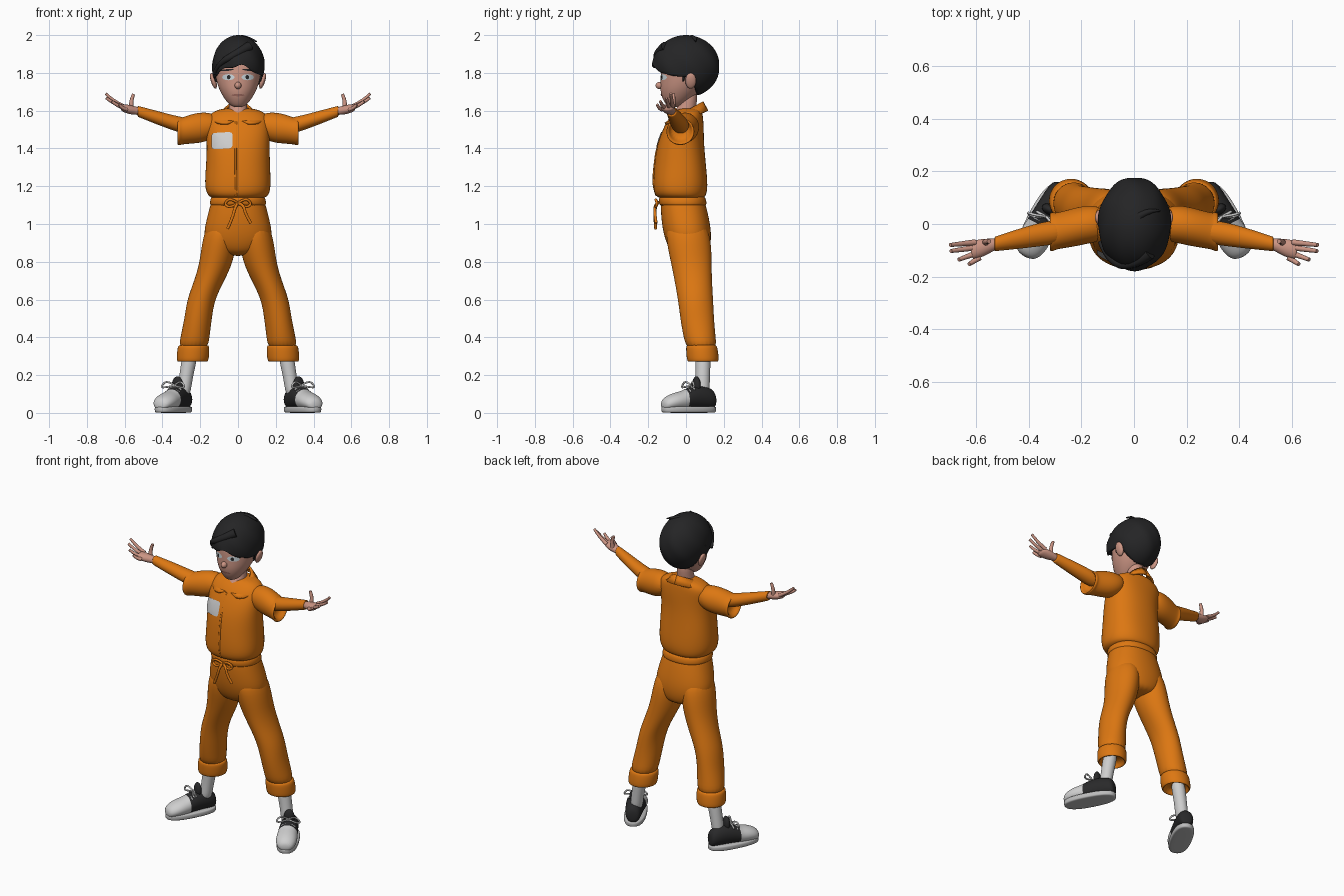
import bpy, bmesh, math
from mathutils import Matrix, Vector

cube = bpy.data.objects.get("Cube")
if cube:
    bpy.data.objects.remove(cube)


def material(name, *rgb):
    m = bpy.data.materials.new(name)
    m.use_nodes = True
    m.diffuse_color = (*rgb, 1)
    m.node_tree.nodes["Principled BSDF"].inputs["Base Color"].default_value = (*rgb, 1)
    return m


ORANGE = material("orange cloth", .72, .185, .006)
HAIR = material("black hair", .018, .018, .019)
SKIN = material("skin", .6, .3, .23)
WHITE = material("white fabric", .62, .62, .62)
BLACK = material("black leather", .022, .022, .023)
SOLE = material("grey sole", .5, .5, .5)
EYE = material("pale eye", .6, .68, .72)
LIP = material("lips", .36, .15, .12)

left_parts = []


def add(name, data, mats):
    ob = bpy.data.objects.new(name, data)
    bpy.context.collection.objects.link(ob)
    for m in mats if isinstance(mats, tuple) else (mats,):
        data.materials.append(m)
    if name.startswith("left_"):
        left_parts.append(ob)
    return ob


def finish(name, bm, mats, sub=0):
    bmesh.ops.recalc_face_normals(bm, faces=bm.faces[:])
    for f in bm.faces:
        f.smooth = True
    me = bpy.data.meshes.new(name)
    bm.to_mesh(me)
    bm.free()
    ob = add(name, me, mats)
    if sub:
        ob.modifiers.new("smooth", "SUBSURF").levels = sub
        ob.modifiers["smooth"].render_levels = sub
    return ob


def loft(name, rings, mats, axis="z", n=20, power=1.0, fold=0.0, sub=2):
    """Skin elliptical rings given as (position on axis, two centres, two radii)."""
    bm = bmesh.new()
    rows = []
    for k, (t, a, b, ra, rb) in enumerate(rings):
        row = []
        for i in range(n):
            ang = math.tau * i / n
            c, s = math.cos(ang), math.sin(ang)
            w = 1 + fold * math.sin(3 * ang + 2.1 * k)
            p = a + w * ra * math.copysign(abs(c) ** power, c)
            q = b + w * rb * math.copysign(abs(s) ** power, s)
            co = {"z": (p, q, t), "x": (t, p, q), "y": (p, t, q)}[axis]
            row.append(bm.verts.new(co))
        rows.append(row)
    for lo, hi in zip(rows, rows[1:]):
        for i in range(n):
            j = (i + 1) % n
            bm.faces.new((lo[i], lo[j], hi[j], hi[i]))
    bm.faces.new(rows[0])
    bm.faces.new(rows[-1])
    return finish(name, bm, mats, sub)


def ball(name, centre, size, mat, spin=0):
    bm = bmesh.new()
    bmesh.ops.create_uvsphere(bm, u_segments=20, v_segments=12, radius=1)
    bm.transform(Matrix.Translation(centre) @ Matrix.Rotation(spin, 4, "Y") @ Matrix.Diagonal((*size, 1)))
    return finish(name, bm, mat)


def tube(name, points, radius, mat, tip=1.0):
    cu = bpy.data.curves.new(name, "CURVE")
    cu.dimensions = "3D"
    cu.bevel_depth = radius
    cu.bevel_resolution = 3
    cu.use_fill_caps = True
    sp = cu.splines.new("NURBS")
    sp.points.add(len(points) - 1)
    for i, (p, co) in enumerate(zip(sp.points, points)):
        p.co = (*co, 1)
        p.radius = 1 + (tip - 1) * i / (len(points) - 1)
    sp.order_u = 3
    sp.use_endpoint_u = True
    return add(name, cu, mat)


def patch(name, x, z, w, h, target, mat, tilt=0, power=1.0, lift=.003):
    """Thin shape laid on the front of the target."""
    bm = bmesh.new()
    n = 20
    mid = bm.verts.new((x, -.3, z))
    rows = []
    for r in (.35, .7, 1):
        row = []
        for i in range(n):
            c, s = math.cos(math.tau * i / n), math.sin(math.tau * i / n)
            u = r * w * math.copysign(abs(c) ** power, c)
            v = r * h * math.copysign(abs(s) ** power, s)
            row.append(bm.verts.new((x + u, -.3, z + v + tilt * u)))
        rows.append(row)
    for i in range(n):
        j = (i + 1) % n
        bm.faces.new((mid, rows[0][i], rows[0][j]))
        for lo, hi in zip(rows, rows[1:]):
            bm.faces.new((lo[i], hi[i], hi[j], lo[j]))
    ob = finish(name, bm, mat)
    for f in ob.data.polygons:
        if f.normal.y > 0:
            f.flip()
    sw = ob.modifiers.new("lay", "SHRINKWRAP")
    sw.target = target
    sw.wrap_method = "PROJECT"
    sw.use_project_y = True
    sw.wrap_mode = "ABOVE_SURFACE"
    sw.offset = lift
    return ob


# Shirt
shirt = loft("shirt", [
    (1.13, 0, -.02, .13, .11), (1.15, 0, -.03, .165, .138), (1.2, 0, -.03, .178, .147),
    (1.3, 0, -.03, .172, .14), (1.42, 0, -.03, .167, .126), (1.5, 0, -.015, .172, .11),
    (1.56, 0, 0, .17, .093), (1.592, 0, .012, .14, .075), (1.615, 0, .02, .08, .058)],
    ORANGE, power=.88, fold=.012)
tube("button_placket", [(-.01, -.098, 1.54), (-.012, -.152, 1.42), (-.012, -.168, 1.3),
                        (-.01, -.175, 1.2), (-.01, -.155, 1.15)], .006, ORANGE)
patch("chest_patch", -.083, 1.44, .054, .043, shirt, WHITE, tilt=.05, power=.3, lift=.006)

# Sleeves and arms
loft("left_sleeve", [
    (.1, 0, 1.525, .06, .05), (.17, 0, 1.513, .075, .082), (.24, -.015, 1.505, .074, .08),
    (.3, -.028, 1.492, .069, .071), (.306, -.03, 1.49, .076, .074), (.322, -.03, 1.489, .074, .072),
    (.32, -.03, 1.49, .06, .06), (.28, -.03, 1.5, .05, .05)], ORANGE, "x", fold=.01)
loft("left_forearm", [
    (.25, -.025, 1.515, .045, .045), (.32, -.033, 1.528, .048, .042), (.42, -.052, 1.56, .041, .037),
    (.52, -.074, 1.593, .029, .03), (.532, -.076, 1.597, .028, .029), (.53, -.076, 1.597, .02, .02)],
    ORANGE, "x")

# Hands
loft("left_palm", [
    (.51, -.074, 1.595, .02, .02), (.54, -.08, 1.6, .025, .022), (.575, -.091, 1.606, .036, .026),
    (.61, -.098, 1.614, .037, .021), (.622, -.1, 1.618, .028, .015)], SKIN, "x", n=14)
knuckle = Vector((.605, -.07, 1.622))
tips = {"index": (.7, -.08, 1.69), "middle": (.698, -.103, 1.668),
        "ring": (.668, -.136, 1.65), "little": (.628, -.153, 1.632)}
for i, (finger, tip) in enumerate(tips.items()):
    base = knuckle + Vector((-.006, -.019, -.005)) * i
    bend = base.lerp(Vector(tip), .6) - Vector((0, 0, .012))
    tube(f"left_{finger}_finger", [base, bend, tip], .0115, SKIN, .65)
tube("left_thumb", [(.562, -.072, 1.605), (.572, -.066, 1.645), (.552, -.066, 1.688)], .014, SKIN, .6)

# Collar, one half mirrored
bm = bmesh.new()
edges = []
for i in range(13):
    t = math.pi * i / 12
    c, s = math.cos(t), math.sin(t)
    inner = bm.verts.new((.07 * s, .0 - .092 * c, 1.6 - .05 * c))
    outer = bm.verts.new((.03 * (1 + c) + .1 * s, .002 - .116 * c, 1.568 - .032 * c))
    edges.append((inner, outer))
for (a, b), (c, d) in zip(edges, edges[1:]):
    bm.faces.new((a, b, d, c))
collar = finish("left_collar", bm, ORANGE)
collar.modifiers.new("thickness", "SOLIDIFY").thickness = .012

# Trousers
loft("hips", [
    (1.15, 0, -.02, .135, .11), (1.1, 0, -.015, .148, .122), (1.0, 0, 0, .175, .13),
    (.93, 0, .01, .185, .126), (.87, 0, .018, .15, .11), (.83, 0, .025, .07, .08)], ORANGE, power=.9)
loft("waistband", [(1.095, 0, -.015, .14, .115), (1.1, 0, -.016, .152, .128),
                   (1.14, 0, -.02, .148, .127), (1.15, 0, -.02, .13, .11)], ORANGE, power=.9)
loft("left_trouser_leg", [
    (1.02, .085, 0, .07, .1), (.92, .097, .012, .092, .122), (.8, .114, .027, .09, .109),
    (.7, .152, .04, .08, .1), (.6, .196, .05, .074, .094), (.5, .212, .058, .073, .09),
    (.4, .228, .073, .078, .086), (.33, .237, .085, .078, .08)], ORANGE, fold=.02)
loft("left_trouser_cuff", [
    (.36, .234, .082, .07, .072), (.357, .235, .082, .085, .084), (.31, .238, .087, .087, .086),
    (.272, .241, .09, .085, .085), (.268, .241, .09, .072, .072), (.31, .24, .09, .06, .06)], ORANGE)

# Drawstring bow
tube("drawstring_right_end", [(0, -.147, 1.115), (-.015, -.165, 1.09), (-.03, -.165, 1.03), (-.055, -.16, .975)], .008, ORANGE)
tube("drawstring_left_end", [(0, -.147, 1.115), (.03, -.165, 1.1), (.04, -.165, 1.05), (.068, -.158, 1.005)], .008, ORANGE)
for side, s in (("right", -1), ("left", 1)):
    tube("drawstring_loop_" + side, [(0, -.15, 1.11), (.04 * s, -.165, 1.14), (.075 * s, -.15, 1.105),
                                     (.04 * s, -.165, 1.085), (0, -.15, 1.11)], .007, ORANGE)

# Socks and shoes
loft("left_sock", [(.33, .25, .09, .043, .043), (.24, .266, .09, .039, .039),
                   (.16, .28, .088, .036, .038), (.08, .29, .085, .036, .04)], WHITE)
place = Matrix.Translation((.342, .015, 0)) @ Matrix.Rotation(math.radians(28), 4, "Z")
upper = loft("left_shoe_upper", [
    (.155, 0, .06, .025, .03), (.14, 0, .075, .045, .055), (.08, 0, .082, .051, .062),
    (.02, 0, .08, .055, .062), (-.03, 0, .068, .059, .055), (-.045, 0, .064, .06, .052),
    (-.09, 0, .06, .063, .046), (-.135, 0, .05, .052, .038), (-.158, 0, .042, .028, .022)],
    (BLACK, WHITE), "y")
for f in upper.data.polygons:
    f.material_index = int(f.center.y < -.03)
shoe = [upper]
shoe.append(loft("left_shoe_sole", [(.0, 0, 0, .055, .15), (.004, 0, 0, .064, .16),
                                    (.03, 0, 0, .065, .161), (.036, 0, 0, .058, .153)], SOLE, power=.8))
shoe.append(ball("left_shoe_tongue", (0, .045, .145), (.032, .02, .048), BLACK))
for i in range(3):
    y, z = .015 - .024 * i, .147 - .013 * i
    shoe.append(tube(f"left_lace_{i + 1}", [(-.04, y, z - .025), (0, y, z + .006), (.04, y, z - .025)], .005, WHITE))
for side, s in (("outer", 1), ("inner", -1)):
    shoe.append(tube(f"left_lace_{side}_loop", [(0, .015, .145), (.04 * s, 0, .175), (.075 * s, -.005, .135),
                                                (.04 * s, -.01, .135), (0, .015, .145)], .005, WHITE))
for ob in shoe:
    ob.data.transform(place)

# Neck and head
loft("neck", [(1.54, 0, -.02, .055, .07), (1.58, 0, -.01, .055, .062),
              (1.63, 0, .01, .046, .046), (1.72, 0, .015, .05, .05)], SKIN)
head = loft("head", [
    (1.618, 0, -.065, .02, .025), (1.63, 0, -.06, .046, .045), (1.665, 0, -.045, .074, .082),
    (1.71, 0, -.03, .1, .108), (1.76, 0, -.015, .116, .12), (1.81, 0, -.008, .124, .127),
    (1.87, 0, 0, .122, .125), (1.93, 0, 0, .08, .09)], SKIN, n=24)
ball("nose", (0, -.139, 1.733), (.018, .022, .019), SKIN)
ball("left_ear", (.13, .025, 1.758), (.014, .029, .043), SKIN, .3)
patch("mouth", 0, 1.683, .034, .006, head, LIP)
patch("left_eye", .05, 1.777, .032, .016, head, EYE)
patch("left_iris", .047, 1.777, .009, .011, head, BLACK, lift=.005)
patch("left_eyebrow", .055, 1.815, .033, .005, head, HAIR, tilt=-.1)

# Hair cap trimmed along the hairline
bm = bmesh.new()
bmesh.ops.create_uvsphere(bm, u_segments=64, v_segments=40, radius=1)
for v in bm.verts:
    x, y, z = v.co
    ang = math.atan2(y, x)
    lock = 1 + .014 * math.sin(7 * ang + 5 * z) * (1 - z * z)
    v.co = Vector((.139 * x * lock + .002, .178 * y * lock, 1.835 + .165 * z))
    back = min(1, max(0, (v.co.y - .025) / .035))
    line = (1.838 - 4 * v.co.x ** 2 + .008 * math.sin(60 * v.co.x)) * (1 - back) + 1.665 * back
    v.co.z = max(v.co.z, line)
finish("hair", bm, HAIR)
tube("hair_tuft", [(.02, .03, 1.985), (.06, .055, 1.985), (.1, .05, 1.965)], .016, HAIR, .2)
tube("fringe_lock", [(.06, -.11, 1.94), (-.02, -.168, 1.895), (-.1, -.13, 1.85), (-.128, -.07, 1.795)], .026, HAIR, .35)
tube("left_sideburn", [(.126, 0, 1.84), (.124, -.012, 1.79), (.118, -.014, 1.755)], .013, HAIR, .3)

# Mirror every left part to the right
flip = Matrix.Diagonal((-1, 1, 1, 1))
for ob in left_parts:
    twin = ob.copy()
    twin.name = ob.name.replace("left_", "right_")
    twin.data = ob.data.copy()
    twin.data.transform(flip)
    if twin.type == "MESH":
        twin.data.flip_normals()
    bpy.context.collection.objects.link(twin)
